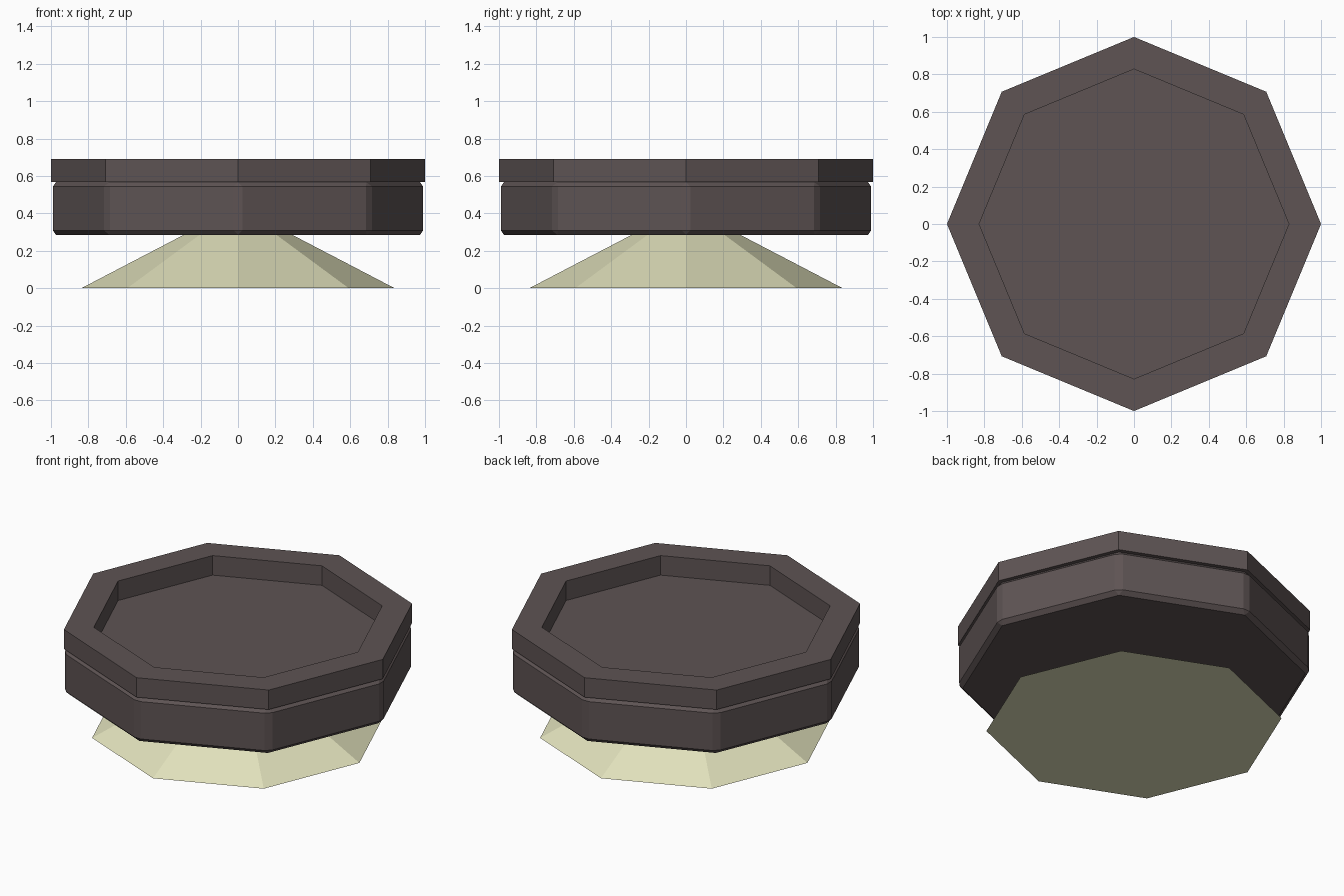
import bpy
import bmesh
from math import cos, sin, pi

SIDES = 8

old = bpy.data.objects.get("Cube")
if old:
    bpy.data.objects.remove(old, do_unlink=True)


def make_material(name, color):
    mat = bpy.data.materials.new(name)
    mat.use_nodes = True
    mat.diffuse_color = color
    mat.node_tree.nodes["Principled BSDF"].inputs["Base Color"].default_value = color
    return mat


def add_object(name, bm, mat):
    bmesh.ops.recalc_face_normals(bm, faces=bm.faces)
    mesh = bpy.data.meshes.new(name)
    bm.to_mesh(mesh)
    bm.free()
    mesh.materials.append(mat)
    obj = bpy.data.objects.new(name, mesh)
    bpy.context.collection.objects.link(obj)
    return obj


def ring(bm, radius, z):
    """Octagon of vertices with corners on the axes."""
    angles = [2 * pi * i / SIDES for i in range(SIDES)]
    return [bm.verts.new((radius * cos(a), radius * sin(a), z)) for a in angles]


def bridge(bm, a, b):
    for i in range(SIDES):
        j = (i + 1) % SIDES
        bm.faces.new((a[i], a[j], b[j], b[i]))


dark = make_material("dark_brown_grey", (0.112, 0.088, 0.088, 1))
cream = make_material("pale_cream", (0.75, 0.75, 0.5, 1))

BODY_BOTTOM, BODY_TOP, RIM_TOP = 0.285, 0.568, 0.69

# Cone foot, its tip hidden inside the body
bm = bmesh.new()
foot = ring(bm, 0.838, 0)
tip = bm.verts.new((0, 0, 0.437))
bm.faces.new(foot)
for i in range(SIDES):
    bm.faces.new((foot[i], foot[(i + 1) % SIDES], tip))
add_object("cone_foot", bm, cream)

# Octagonal body with bevelled edges
bm = bmesh.new()
lower, upper = ring(bm, 1, BODY_BOTTOM), ring(bm, 1, BODY_TOP)
bm.faces.new(lower)
bm.faces.new(upper)
bridge(bm, lower, upper)
body = add_object("body", bm, dark)
bevel = body.modifiers.new("edge_bevel", "BEVEL")
bevel.width = 0.025
bevel.segments = 1
bevel.limit_method = "NONE"

# Raised rim around the recessed top
bm = bmesh.new()
loops = [ring(bm, r, z) for r, z in
         ((1, BODY_TOP), (1, RIM_TOP), (0.828, RIM_TOP), (0.828, BODY_TOP))]
for k in range(4):
    bridge(bm, loops[k], loops[(k + 1) % 4])
add_object("rim", bm, dark)
